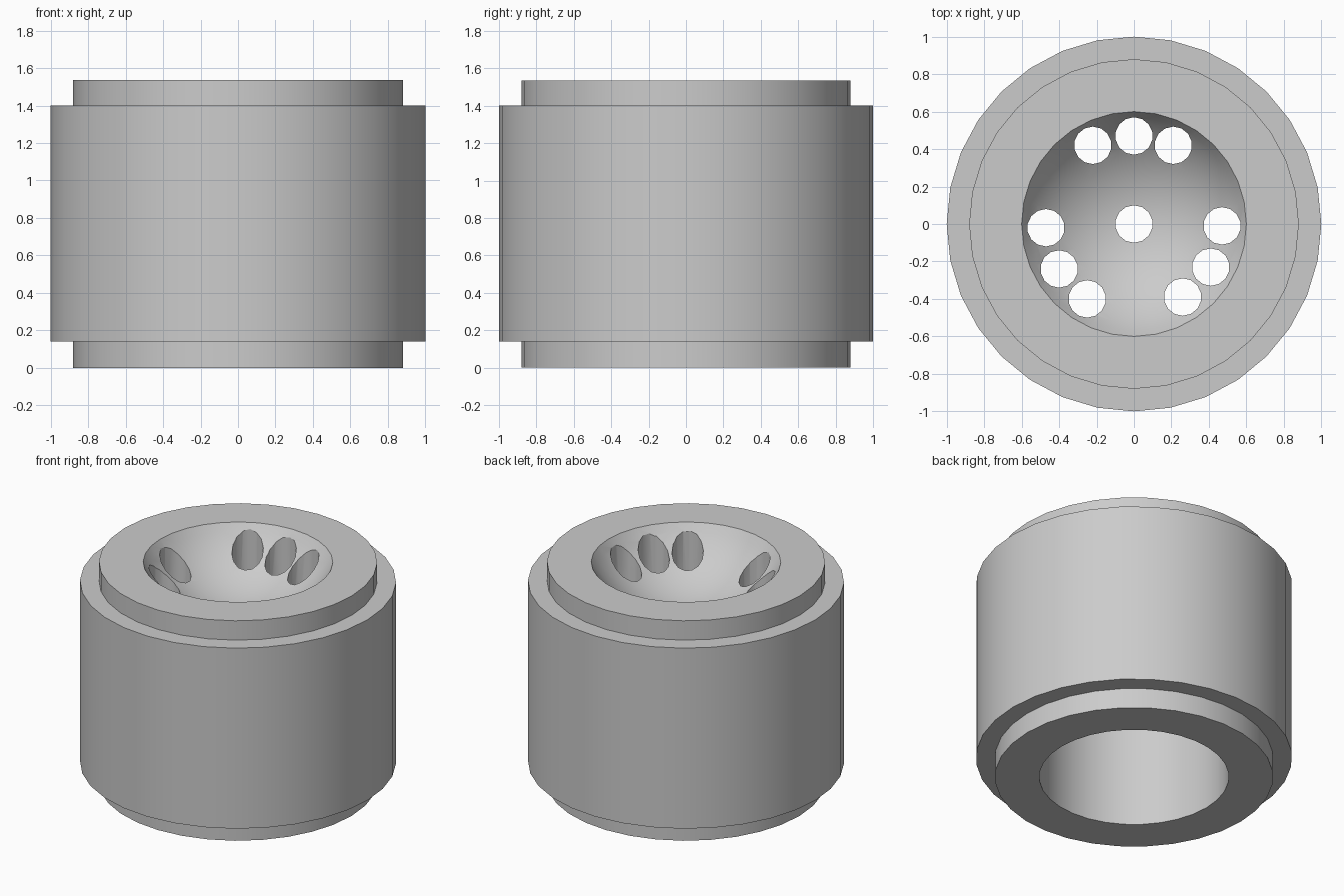
import bpy, bmesh, math
from mathutils import Matrix, Vector

cube = bpy.data.objects.get("Cube")
if cube:
    bpy.data.objects.remove(cube, do_unlink=True)

HEIGHT = 1.535
STEP = 0.14
BORE_TOP = 1.0
BOWL_R, RIM_R = 0.7, 0.6
SEGMENTS = 32

grey = bpy.data.materials.new("light_grey")
grey.use_nodes = True
grey.diffuse_color = (0.6, 0.6, 0.6, 1)
grey.node_tree.nodes["Principled BSDF"].inputs["Base Color"].default_value = (0.6, 0.6, 0.6, 1)


def make_object(name, bm):
    bmesh.ops.recalc_face_normals(bm, faces=bm.faces)
    mesh = bpy.data.meshes.new(name)
    bm.to_mesh(mesh)
    bm.free()
    mesh.materials.append(grey)
    obj = bpy.data.objects.new(name, mesh)
    bpy.context.collection.objects.link(obj)
    return obj


# Stepped body with an open bore below and a spherical bowl on top
profile = [(0, BORE_TOP), (RIM_R, BORE_TOP), (RIM_R, 0), (0.88, 0), (0.88, STEP),
           (1, STEP), (1, 1.4), (0.88, 1.4), (0.88, HEIGHT)]
rim_angle = math.asin(RIM_R / BOWL_R)
centre_z = HEIGHT + BOWL_R * math.cos(rim_angle)
steps = 12
for i in range(steps + 1):
    a = rim_angle * (1 - i / steps)
    profile.append((BOWL_R * math.sin(a), centre_z - BOWL_R * math.cos(a)))

bm = bmesh.new()
verts = [bm.verts.new((r, 0, z)) for r, z in profile]
edges = [bm.edges.new(pair) for pair in zip(verts, verts[1:])]
bmesh.ops.spin(bm, geom=verts + edges, cent=(0, 0, 0), axis=(0, 0, 1),
               angle=math.tau, steps=SEGMENTS, use_duplicate=False)
bmesh.ops.remove_doubles(bm, verts=bm.verts, dist=0.0005)
bmesh.ops.dissolve_degenerate(bm, edges=bm.edges, dist=0.0005)
body = make_object("drain_body", bm)

# Vertical drain holes: one central and three groups of three
holes = [(0, 0), (-0.22, 0.42), (0, 0.47), (0.21, 0.42),
         (-0.47, -0.02), (-0.40, -0.24), (-0.25, -0.40),
         (0.47, -0.01), (0.41, -0.23), (0.26, -0.39)]
bm = bmesh.new()
for x, y in holes:
    bmesh.ops.create_cone(bm, cap_ends=True, segments=14, radius1=0.1, radius2=0.1,
                          depth=1.2, matrix=Matrix.Translation(Vector((x, y, 1.25))))
cutter = make_object("hole_cutter", bm)
cutter.hide_render = True

cut = body.modifiers.new("drain_holes", 'BOOLEAN')
cut.operation = 'DIFFERENCE'
cut.solver = 'EXACT'
cut.object = cutter

bpy.ops.object.select_all(action='DESELECT')
body.select_set(True)
bpy.context.view_layer.objects.active = body
bpy.ops.object.modifier_apply(modifier=cut.name)
bpy.data.objects.remove(cutter, do_unlink=True)
bpy.ops.object.shade_smooth_by_angle(angle=math.radians(30))
